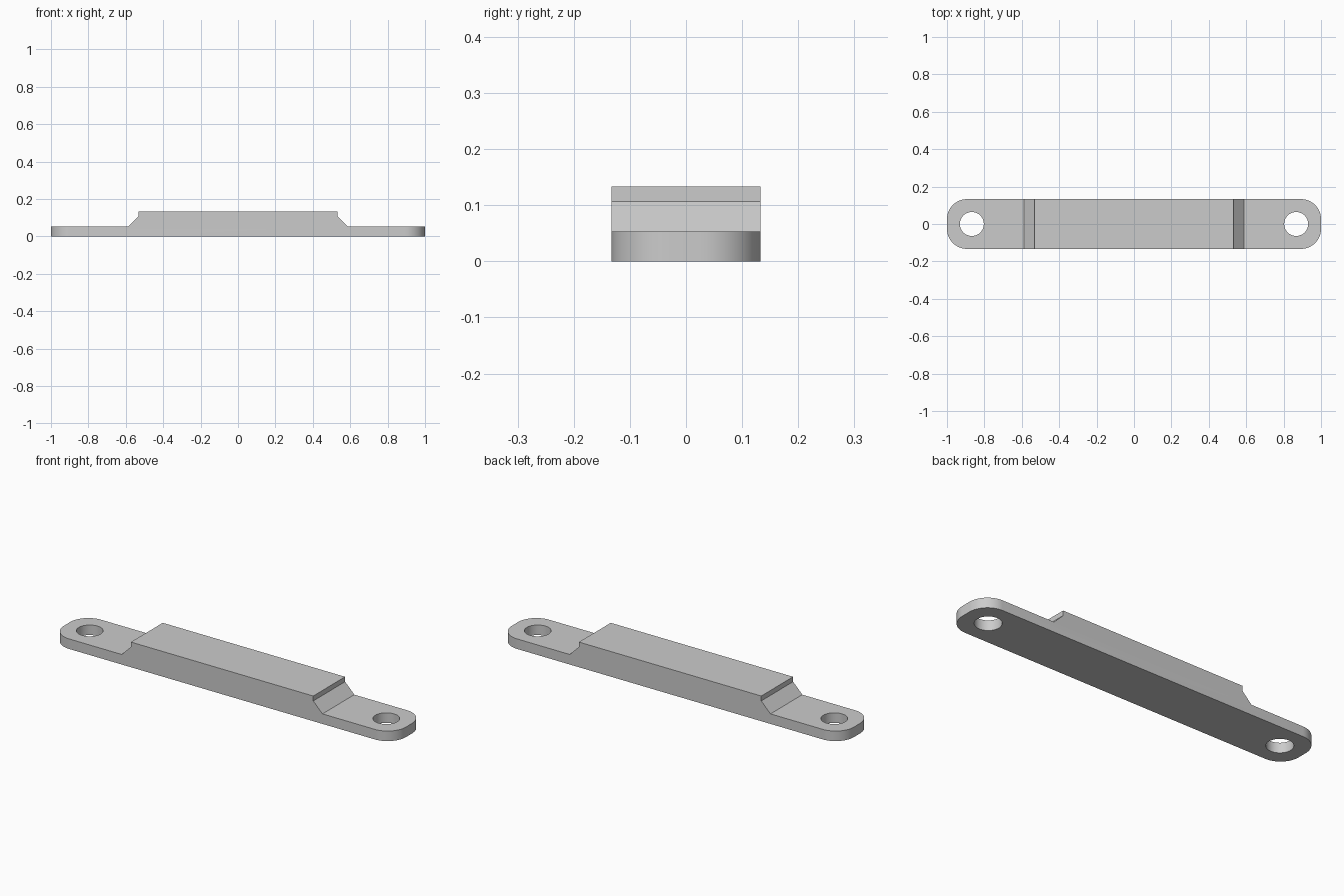
import bpy
import bmesh
import math

cube = bpy.data.objects.get("Cube")
if cube:
    bpy.data.objects.remove(cube, do_unlink=True)

HALF_WIDTH = 0.133
CORNER_RADIUS = 0.107
HOLE_X, HOLE_RADIUS = 0.867, 0.064

grey = bpy.data.materials.new("plain grey")
grey.use_nodes = True
grey.diffuse_color = (0.6, 0.6, 0.6, 1)
grey.node_tree.nodes["Principled BSDF"].inputs["Base Color"].default_value = (0.6, 0.6, 0.6, 1)

# Side profile: thin tabs, sloped shoulders and a raised middle
half = [(1.0, 0), (1.0, 0.053), (0.587, 0.053), (0.533, 0.107), (0.533, 0.133)]
profile = half + [(-x, z) for x, z in reversed(half)]

bm = bmesh.new()
face = bm.faces.new([bm.verts.new((x, -HALF_WIDTH, z)) for x, z in profile])
extruded = bmesh.ops.extrude_face_region(bm, geom=[face])
moved = [v for v in extruded["geom"] if isinstance(v, bmesh.types.BMVert)]
bmesh.ops.translate(bm, verts=moved, vec=(0, 2 * HALF_WIDTH, 0))

# Round the four upright corners at the ends
corners = [e for e in bm.edges
           if all(abs(v.co.x) > 0.99 for v in e.verts)
           and abs(e.verts[0].co.z - e.verts[1].co.z) > 0.01]
bmesh.ops.bevel(bm, geom=corners, offset=CORNER_RADIUS, segments=16,
                profile=0.5, affect='EDGES')
bmesh.ops.recalc_face_normals(bm, faces=bm.faces)

mesh = bpy.data.meshes.new("mounting_bar")
bm.to_mesh(mesh)
bm.free()
mesh.materials.append(grey)
bar = bpy.data.objects.new("mounting_bar", mesh)
bpy.context.collection.objects.link(bar)
bpy.ops.object.select_all(action='DESELECT')

# Drill a screw hole through each tab
for side, name in ((1, "left"), (-1, "right")):
    bpy.ops.mesh.primitive_cylinder_add(vertices=64, radius=HOLE_RADIUS, depth=0.4,
                                        location=(side * HOLE_X, 0, 0))
    cutter = bpy.context.object
    cutter.name = name + "_hole_cutter"
    cutter.hide_render = True
    cutter.data.materials.append(grey)
    drill = bar.modifiers.new(name + "_hole", 'BOOLEAN')
    drill.operation = 'DIFFERENCE'
    drill.solver = 'EXACT'
    drill.object = cutter
    bpy.context.view_layer.objects.active = bar
    bpy.ops.object.modifier_apply(modifier=drill.name)
    bpy.data.objects.remove(cutter, do_unlink=True)

# Smooth the rounded ends and holes, keeping the sharp edges
bpy.ops.object.select_all(action='DESELECT')
bar.select_set(True)
bpy.context.view_layer.objects.active = bar
bpy.ops.object.shade_smooth_by_angle(angle=math.radians(30))
